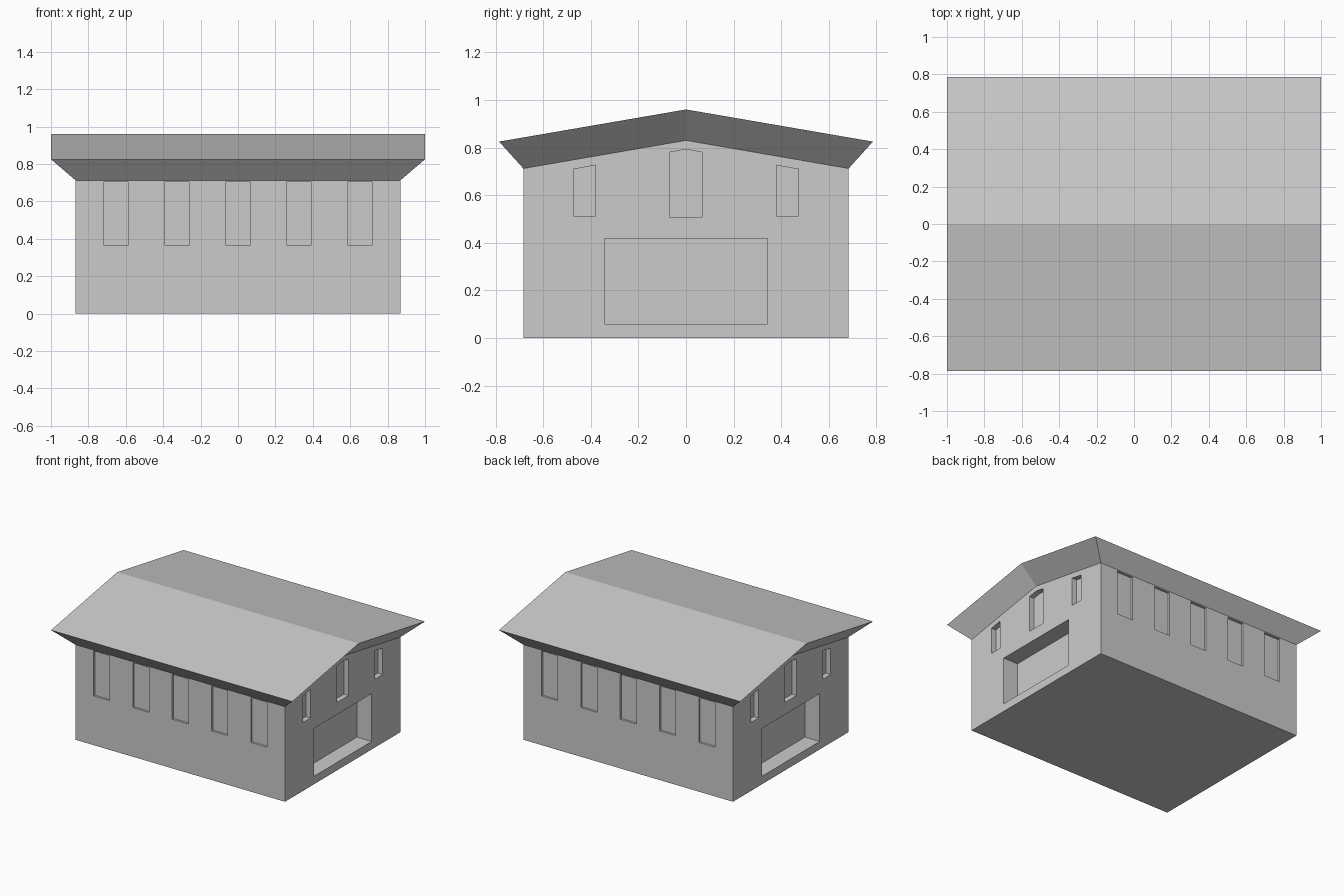
import bpy, bmesh

if "Cube" in bpy.data.objects:
    bpy.data.objects.remove(bpy.data.objects["Cube"])


def make_object(name, bm):
    bmesh.ops.recalc_face_normals(bm, faces=bm.faces)
    mesh = bpy.data.meshes.new(name)
    bm.to_mesh(mesh)
    bm.free()
    obj = bpy.data.objects.new(name, mesh)
    bpy.context.collection.objects.link(obj)
    return obj


def prism(bm, outline, to_3d, inner, outer):
    """Closed prism: a 2D outline swept between two depths."""
    a = [bm.verts.new(to_3d(u, v, inner)) for u, v in outline]
    b = [bm.verts.new(to_3d(u, v, outer)) for u, v in outline]
    bm.faces.new(a)
    bm.faces.new(b[::-1])
    for i in range(len(a)):
        j = (i + 1) % len(a)
        bm.faces.new((a[i], a[j], b[j], b[i]))


# Building shell: base, eaves and roof-edge rings joined as one closed solid
HX, HY = 0.868, 0.683
bm = bmesh.new()
rings = []
for hx, hy, z_side, z_ridge in ((HX, HY, 0, 0), (HX, HY, 0.712, 0.83),
                                (1.0, 0.785, 0.825, 0.96)):
    pts = ((-hx, -hy, z_side), (hx, -hy, z_side), (hx, 0, z_ridge),
           (hx, hy, z_side), (-hx, hy, z_side), (-hx, 0, z_ridge))
    rings.append([bm.verts.new(p) for p in pts])
for low, high in zip(rings, rings[1:]):
    for i in range(6):
        j = (i + 1) % 6
        bm.faces.new((low[i], low[j], high[j], high[i]))
bm.faces.new(rings[0])
top = rings[2]
bm.faces.new((top[0], top[1], top[2], top[5]))  # front roof slope
bm.faces.new((top[5], top[2], top[3], top[4]))  # back roof slope
building = make_object("gabled_building", bm)

# Recess cutters, mirrored onto opposite walls
bm = bmesh.new()
door = [(-0.343, 0.06), (0.343, 0.06), (0.343, 0.418), (-0.343, 0.418)]
middle = [(-0.07, 0.508), (0.07, 0.508), (0.07, 0.78),
          (0.015, 0.79), (-0.015, 0.79), (-0.07, 0.78)]
slanted = [(0.38, 0.512), (0.472, 0.512), (0.472, 0.709), (0.38, 0.726)]
slanted_mirror = [(-y, z) for y, z in slanted]

for side in (-1, 1):
    # long wall windows
    for i in range(-2, 3):
        x = i * 0.326
        window = [(x - 0.067, 0.368), (x + 0.067, 0.368),
                  (x + 0.067, 0.704), (x - 0.067, 0.704)]
        prism(bm, window, lambda u, v, d: (u, side * d, v), HY - 0.016, HY + 0.03)
    # gable wall doorway and windows
    for outline, depth in ((door, 0.122), (middle, 0.04),
                           (slanted, 0.04), (slanted_mirror, 0.04)):
        prism(bm, outline, lambda u, v, d: (side * d, u, v), HX - depth, HX + 0.03)
cutter = make_object("recess_cutter", bm)
cutter.hide_render = True

# Carve the recesses, then discard the cutter
mod = building.modifiers.new("recesses", 'BOOLEAN')
mod.operation = 'DIFFERENCE'
mod.solver = 'EXACT'
mod.object = cutter
bpy.context.view_layer.objects.active = building
building.select_set(True)
bpy.ops.object.modifier_apply(modifier=mod.name)
bpy.data.objects.remove(cutter, do_unlink=True)
